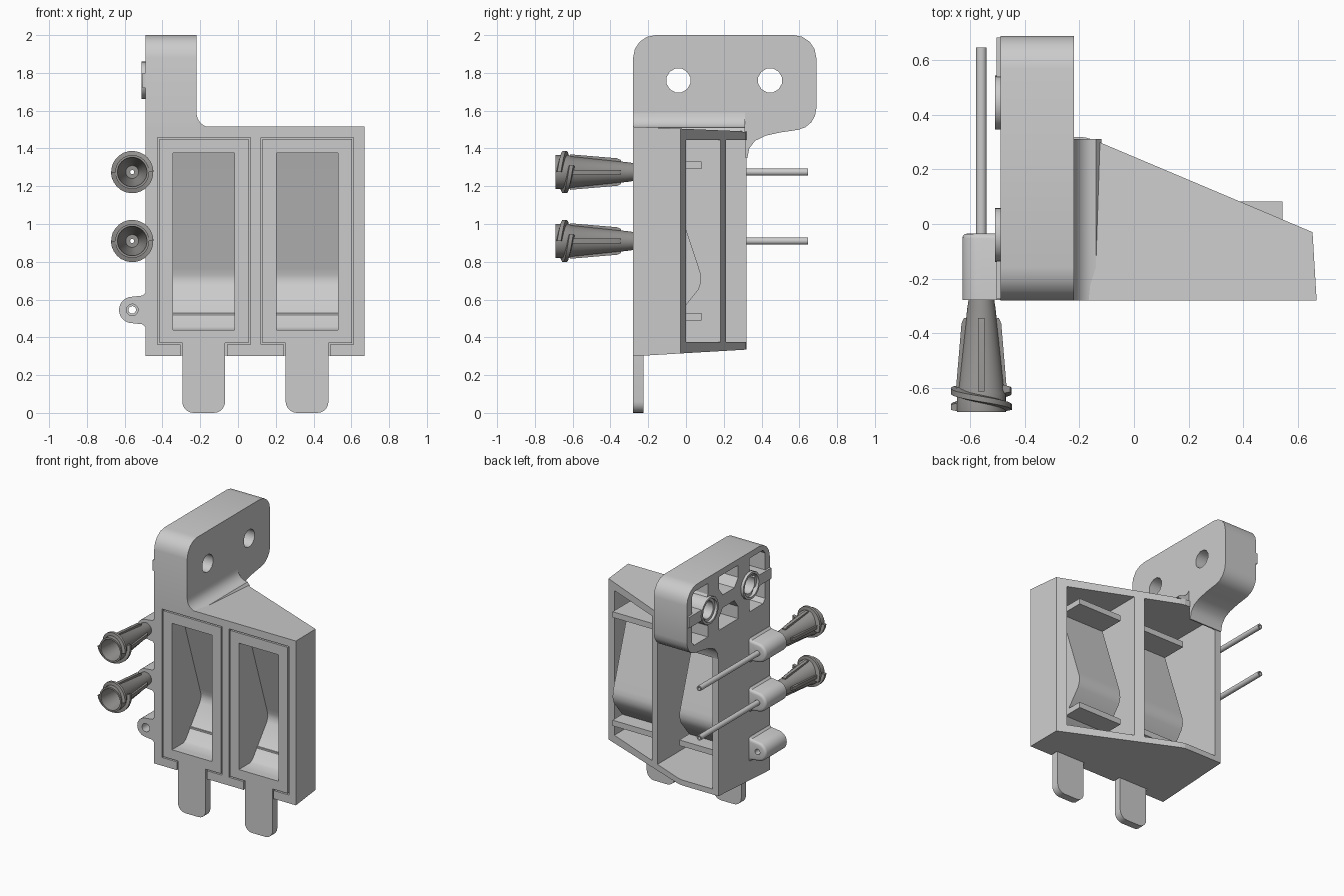
import bpy, bmesh
from math import sin, cos, pi, radians

if "Cube" in bpy.data.objects:
    bpy.data.objects.remove(bpy.data.objects["Cube"])


def to_object(name, bm):
    bmesh.ops.recalc_face_normals(bm, faces=bm.faces[:])
    me = bpy.data.meshes.new(name)
    bm.to_mesh(me)
    bm.free()
    ob = bpy.data.objects.new(name, me)
    bpy.context.collection.objects.link(ob)
    return ob


def place(axis, u, v, w):
    return {'x': (w, u, v), 'y': (u, w, v), 'z': (u, v, w)}[axis]


def prism(name, pts, axis, a, b, round_end=0):
    """Extrude a 2D outline along an axis from a to b; optionally round the b rim."""
    bm = bmesh.new()
    lo = [bm.verts.new(place(axis, u, v, a)) for u, v in pts]
    hi = [bm.verts.new(place(axis, u, v, b)) for u, v in pts]
    bm.faces.new(lo)
    top = bm.faces.new(hi)
    n = len(pts)
    for i in range(n):
        j = (i + 1) % n
        bm.faces.new((lo[i], lo[j], hi[j], hi[i]))
    if round_end:
        bmesh.ops.recalc_face_normals(bm, faces=bm.faces[:])
        bmesh.ops.bevel(bm, geom=list(top.edges), offset=round_end, segments=3,
                        profile=0.5, affect='EDGES')
    return to_object(name, bm)


def rect(u0, u1, v0, v1):
    return [(u0, v0), (u1, v0), (u1, v1), (u0, v1)]


def arc(cu, cv, r, a0, a1, n):
    return [(cu + r * cos(radians(a0 + (a1 - a0) * i / n)),
             cv + r * sin(radians(a0 + (a1 - a0) * i / n))) for i in range(n + 1)]


def circle(cu, cv, r, n):
    return arc(cu, cv, r, 15, 375, n)[:-1]


def cut(ob, *cutters):
    for c in cutters:
        c.hide_render = True
        m = ob.modifiers.new("cut", 'BOOLEAN')
        m.operation, m.solver, m.object = 'DIFFERENCE', 'EXACT', c
        bpy.context.view_layer.objects.active = ob
        bpy.ops.object.modifier_apply(modifier=m.name)
        bpy.data.objects.remove(c)


def smooth(ob, deg=32):
    bpy.ops.object.select_all(action='DESELECT')
    ob.select_set(True)
    bpy.context.view_layer.objects.active = ob
    bpy.ops.object.shade_smooth_by_angle(angle=radians(deg))


def panel_outline(dx, g):
    """Panel with tab, grown by clearance g."""
    l, r, b, t = -0.416 + dx - g, 0.056 + dx + g, 0.37 - g, 1.45 + g
    tl, tr = -0.295 + dx - g, -0.068 + dx + g
    return ([(l, t), (l, b), (tl, b)] + arc(tl + 0.06, 0.06, 0.06, 180, 270, 5)
            + arc(tr - 0.06, 0.06, 0.06, 270, 360, 5) + [(tr, b), (r, b), (r, t)])


# Housing: tapered block, slanted open back, two bays
plan = [(-0.49, -0.28), (0.67, -0.28), (0.655, -0.03), (-0.11, 0.293),
        (-0.145, 0.308), (-0.18, 0.318), (-0.22, 0.32), (-0.49, 0.32)]
housing = prism("housing", plan, 'z', 0.30, 1.515)
for v in housing.data.vertices:
    t = (v.co.y + 0.28) / 0.6
    v.co.z += 0.035 * t if v.co.z < 1 else -0.025 * t
DX = 0.547
for x0, x1 in ((-0.44, 0.085), (0.15, 0.587)):
    cut(housing, prism("bay", rect(x0, x1, 0.375, 1.445), 'y', -0.2, 0.5))
for dx in (0, DX):
    cut(housing,
        prism("recess", panel_outline(dx, 0.009), 'y', -0.4, -0.222),
        prism("window", rect(-0.37 + dx, 0.008 + dx, 0.41, 1.41), 'y', -0.4, -0.15))

# Mounting bracket: rounded plate hollowed on its left side
profile = ([(-0.28, 1.46), (0.315, 1.46), (0.315, 1.35), (0.325, 1.35), (0.335, 1.40),
            (0.365, 1.44), (0.42, 1.467), (0.5, 1.485)]
           + arc(0.575, 1.612, 0.115, 280, 360, 4) + arc(0.57, 1.88, 0.12, 0, 90, 4)
           + arc(-0.16, 1.88, 0.12, 90, 180, 4))
bracket = prism("mounting_bracket", profile, 'x', -0.49, -0.22)
HOLES = (-0.04, 0.445)
corner = [(-0.225, 1.72), (-0.09, 1.72), (-0.04, 1.64), (-0.04, 1.56), (-0.2, 1.56), (-0.225, 1.59)]
middle = [(0.09, 1.56), (0.315, 1.56), (0.315, 1.65), (0.27, 1.71), (0.135, 1.71), (0.09, 1.65)]
for flip in (False, True):
    fz = (lambda z: 3.515 - z) if flip else (lambda z: z)
    mid = [(y, fz(z)) for y, z in middle]
    left = [(y, fz(z)) for y, z in corner]
    right = [(0.405 - y, z) for y, z in left]
    for p in (left, mid, right):
        cut(bracket, prism("pocket", p, 'x', -0.6, -0.3))
for y in HOLES:
    cut(bracket, prism("hole", circle(y, 1.76, 0.065, 12), 'x', -0.7, 0))
smooth(bracket)

# Raised bosses around the bracket holes and end bars
for i, y in enumerate(HOLES):
    boss = prism(f"bracket_boss_{i}", circle(y, 1.76, 0.1, 16), 'x', -0.51, -0.25)
    cut(boss, prism("hole", circle(y, 1.76, 0.065, 12), 'x', -0.7, 0),
        prism("counterbore", circle(y, 1.76, 0.084, 16), 'x', -0.7, -0.45))
    smooth(boss)
prism("bracket_bar_front", rect(-0.275, -0.135, 1.72, 1.80), 'x', -0.505, -0.3)
prism("bracket_bar_back", rect(0.54, 0.685, 1.72, 1.80), 'x', -0.505, -0.3)

# Fillet between bracket and housing top
fillet = prism("bracket_fillet", [(-0.225, 1.485)] + [(-0.225, 1.59)]
               + arc(-0.14, 1.59, 0.08, 180, 270, 6) + [(-0.12, 1.485)], 'y', -0.28, 0.312)
smooth(fillet)

# Panel inserts with scoop pockets, tabs and retaining shelves
inner = [(-0.4, 1.375), (-0.155, 1.375), (0.045, 0.765), (0.056, 0.73), (0.058, 0.70),
         (0.045, 0.665), (-0.12, 0.455), (-0.145, 0.44), (-0.4, 0.44)]
outer = [(-0.24, 1.395), (-0.14, 1.395), (0.067, 0.77), (0.078, 0.735), (0.08, 0.695),
         (0.066, 0.652), (-0.11, 0.433), (-0.14, 0.42), (-0.24, 0.42)]
for i, dx in enumerate((0, DX)):
    panel = prism(f"panel_{i}", panel_outline(dx, 0), 'y', -0.28, -0.225)
    scoop = prism(f"scoop_{i}", outer, 'x', -0.36 + dx, -0.003 + dx)
    for ob in (panel, scoop):
        cut(ob, prism("scoop_inside", inner, 'x', -0.344 + dx, -0.018 + dx))
        smooth(ob)
    for z, y0 in ((1.29, -0.12), (0.488, -0.07)):
        prism(f"shelf_{i}", rect(-0.36 + dx, -0.003 + dx, z, z + 0.042), 'y', y0, 0.082)

# Side holders
CX = -0.56
LEVELS = (1.275, 0.91, 0.545)
for i, z in enumerate(LEVELS):
    out = ([(-0.47, z + 0.09), (-0.492, z + 0.09), (-0.505, z + 0.076)]
           + arc(CX, z, 0.07, 90, 270, 12)
           + [(-0.505, z - 0.076), (-0.492, z - 0.09), (-0.47, z - 0.09)])
    holder = prism(f"side_holder_{i}", out, 'y', -0.278, -0.035, 0.018)
    cut(holder, prism("bore", circle(CX, z, 0.02, 16), 'y', -0.5, 0.2),
        prism("bore_mouth", circle(CX, z, 0.031, 16), 'y', -0.5, -0.2))
    smooth(holder)

# Needle hubs and tubes
grey = bpy.data.materials.new("hub_grey")
grey.diffuse_color = (0.3, 0.29, 0.28, 1)
grey.use_nodes = True
grey.node_tree.nodes["Principled BSDF"].inputs["Base Color"].default_value = grey.diffuse_color
hub_profile = [(0.013, -0.27), (0.046, -0.27), (0.052, -0.31), (0.084, -0.61), (0.09, -0.62),
               (0.09, -0.69), (0.078, -0.69), (0.06, -0.55), (0.034, -0.42), (0.013, -0.42)]


def sweep(name, rings, closed):
    """Skin a list of closed point rings."""
    bm = bmesh.new()
    vs = [[bm.verts.new(p) for p in ring] for ring in rings]
    n, m = len(vs), len(vs[0])
    for i in range(n if closed else n - 1):
        for j in range(m):
            k, l = (i + 1) % n, (j + 1) % m
            bm.faces.new((vs[i][j], vs[i][l], vs[k][l], vs[k][j]))
    if not closed:
        bm.faces.new(vs[0])
        bm.faces.new(vs[-1])
    return to_object(name, bm)


for i, z in enumerate(LEVELS[:2]):
    def polar(r, a, y):
        return (CX + r * cos(a), y, z + r * sin(a))
    parts = [sweep(f"hub_{i}", [[polar(r, 2 * pi * k / 32, y) for r, y in hub_profile]
                                for k in range(32)], True)]
    for s in range(2):
        # thread starts
        rings = []
        for k in range(15):
            a, y = s * pi + radians(200) * k / 14, -0.672 + 0.066 * k / 14
            rings.append([polar(0.082, a, y - 0.016), polar(0.112, a, y - 0.01),
                          polar(0.112, a, y + 0.01), polar(0.082, a, y + 0.016)])
        parts.append(sweep(f"hub_thread_{i}_{s}", rings, False))
    for k in range(4):
        # grip ribs
        c, d, rib = cos(k * pi / 2), sin(k * pi / 2), []
        for w in (-0.012, 0.012):
            rib.append([(CX + r * c - w * d, y, z + r * d + w * c) for r, y in
                        ((0.05, -0.345), (0.064, -0.345), (0.073, -0.365), (0.094, -0.615), (0.08, -0.615))])
        parts.append(sweep(f"hub_rib_{i}_{k}", rib, False))
    for p in parts:
        p.data.materials.append(grey)
        smooth(p)
    tube = prism(f"needle_tube_{i}", circle(CX, z, 0.0195, 16), 'y', -0.42, 0.647)
    cut(tube, prism("tube_bore", circle(CX, z, 0.011, 12), 'y', -0.5, 0.7))
    smooth(tube)
